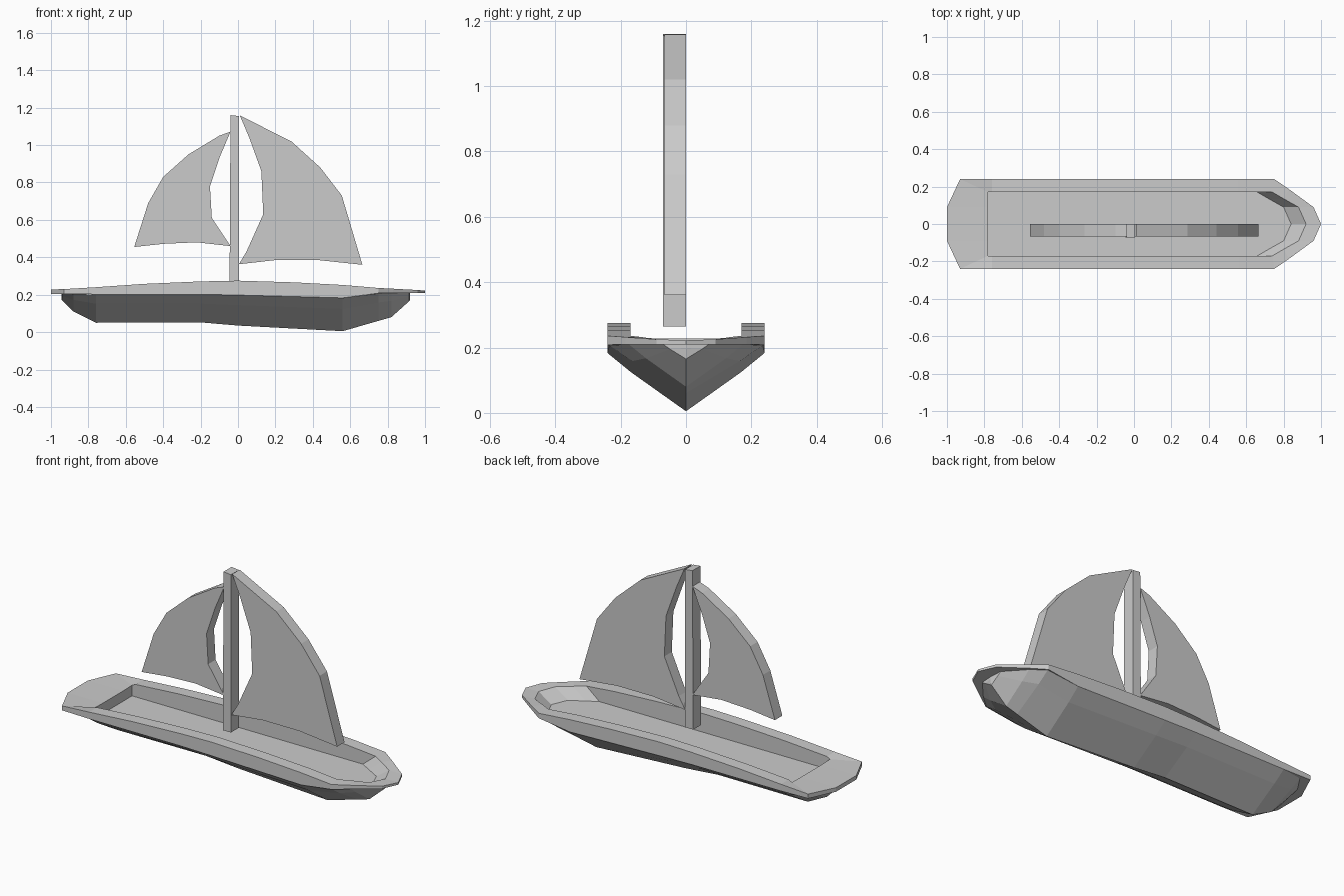
import bpy, bmesh


def make_object(name, bm):
    mesh = bpy.data.meshes.new(name)
    bm.to_mesh(mesh)
    bm.free()
    ob = bpy.data.objects.new(name, mesh)
    bpy.context.collection.objects.link(ob)
    return ob


def loft(name, rows):
    """Skin rows of points (stern to bow, y >= 0) and mirror them across y = 0."""
    bm = bmesh.new()
    for side in (1, -1):
        grid = [[bm.verts.new((x, side * y, z)) for x, y, z in row] for row in rows]
        for a, b in zip(grid, grid[1:]):
            for i in range(len(a) - 1):
                quad = [a[i], a[i + 1], b[i + 1], b[i]]
                bm.faces.new(quad[::-1] if side > 0 else quad)
    bmesh.ops.remove_doubles(bm, verts=bm.verts, dist=0.0005)
    return make_object(name, bm)


def plate(name, outline, y0, y1):
    """Extrude an x-z outline between two y values."""
    bm = bmesh.new()
    face = bm.faces.new([bm.verts.new((x, y0, z)) for x, z in outline])
    ext = bmesh.ops.extrude_face_region(bm, geom=[face])
    for v in ext["geom"]:
        if isinstance(v, bmesh.types.BMVert):
            v.co.y = y1
    bmesh.ops.recalc_face_normals(bm, faces=bm.faces)
    return make_object(name, bm)


# Hull: V sections (x, half width, keel z, edge z)
sections = [(-0.945, 0.0, 0.175, 0.205), (-0.94, 0.13, 0.17, 0.205),
            (-0.88, 0.22, 0.11, 0.203), (-0.76, 0.24, 0.05, 0.202),
            (-0.2, 0.24, 0.052, 0.202), (0.0, 0.24, 0.035, 0.198),
            (0.56, 0.24, 0.005, 0.183), (0.75, 0.235, 0.06, 0.207),
            (0.82, 0.175, 0.08, 0.21), (0.915, 0.07, 0.165, 0.21),
            (0.92, 0.0, 0.17, 0.21)]
keel = [(x, 0, k) for x, w, k, e in sections]
chine = [(x, 0.7 * w, k + 0.67 * (e - k)) for x, w, k, e in sections]
edge = [(x, w, e) for x, w, k, e in sections]
loft("hull", [keel, chine, edge])

# Deck: outer xy, inner xy, rim bottom z, rim top z
stations = [(-1.0, 0, -0.78, 0, 0.205, 0.228), (-1.0, 0.09, -0.78, 0.09, 0.205, 0.228),
            (-0.93, 0.24, -0.78, 0.17, 0.205, 0.23), (-0.76, 0.24, -0.76, 0.17, 0.202, 0.24),
            (-0.5, 0.24, -0.5, 0.17, 0.202, 0.258), (-0.2, 0.24, -0.2, 0.17, 0.202, 0.271),
            (0.0, 0.24, 0.0, 0.17, 0.198, 0.275), (0.3, 0.24, 0.3, 0.17, 0.19, 0.266),
            (0.56, 0.24, 0.56, 0.17, 0.183, 0.252), (0.75, 0.24, 0.74, 0.17, 0.208, 0.236),
            (0.83, 0.185, 0.80, 0.135, 0.21, 0.232), (0.96, 0.09, 0.88, 0.09, 0.21, 0.225),
            (1.0, 0, 0.92, 0, 0.21, 0.222)]
FLOOR = 0.17


def floor_x(x):
    return x - 0.08 if x > 0.7 else x


loft("deck", [
    [(ix, iy, zb) for ox, oy, ix, iy, zb, zt in stations],
    [(ox, oy, zb) for ox, oy, ix, iy, zb, zt in stations],
    [(ox, oy, zt) for ox, oy, ix, iy, zb, zt in stations],
    [(ix, iy, zt) for ox, oy, ix, iy, zb, zt in stations],
    [(floor_x(ix), iy, FLOOR) for ox, oy, ix, iy, zb, zt in stations],
    [(floor_x(ix), 0, FLOOR) for ox, oy, ix, iy, zb, zt in stations]])

# Mast
plate("mast", [(-0.045, 0.265), (0.005, 0.265), (0.005, 1.155), (-0.04, 1.16)], -0.071, 0.0)

# Sails
plate("small_sail", [(-0.555, 0.455), (-0.48, 0.69), (-0.40, 0.83), (-0.265, 0.95),
                     (-0.10, 1.05), (-0.04, 1.072), (-0.10, 0.93), (-0.15, 0.78),
                     (-0.14, 0.61), (-0.04, 0.46), (-0.22, 0.48), (-0.40, 0.472)],
      -0.066, 0.0)
plate("main_sail", [(0.01, 1.158), (0.285, 1.02), (0.44, 0.88), (0.555, 0.73),
                    (0.665, 0.36), (0.43, 0.385), (0.2, 0.385), (0.005, 0.363),
                    (0.045, 0.43), (0.135, 0.63), (0.125, 0.86), (0.06, 1.04)],
      -0.066, 0.0)
